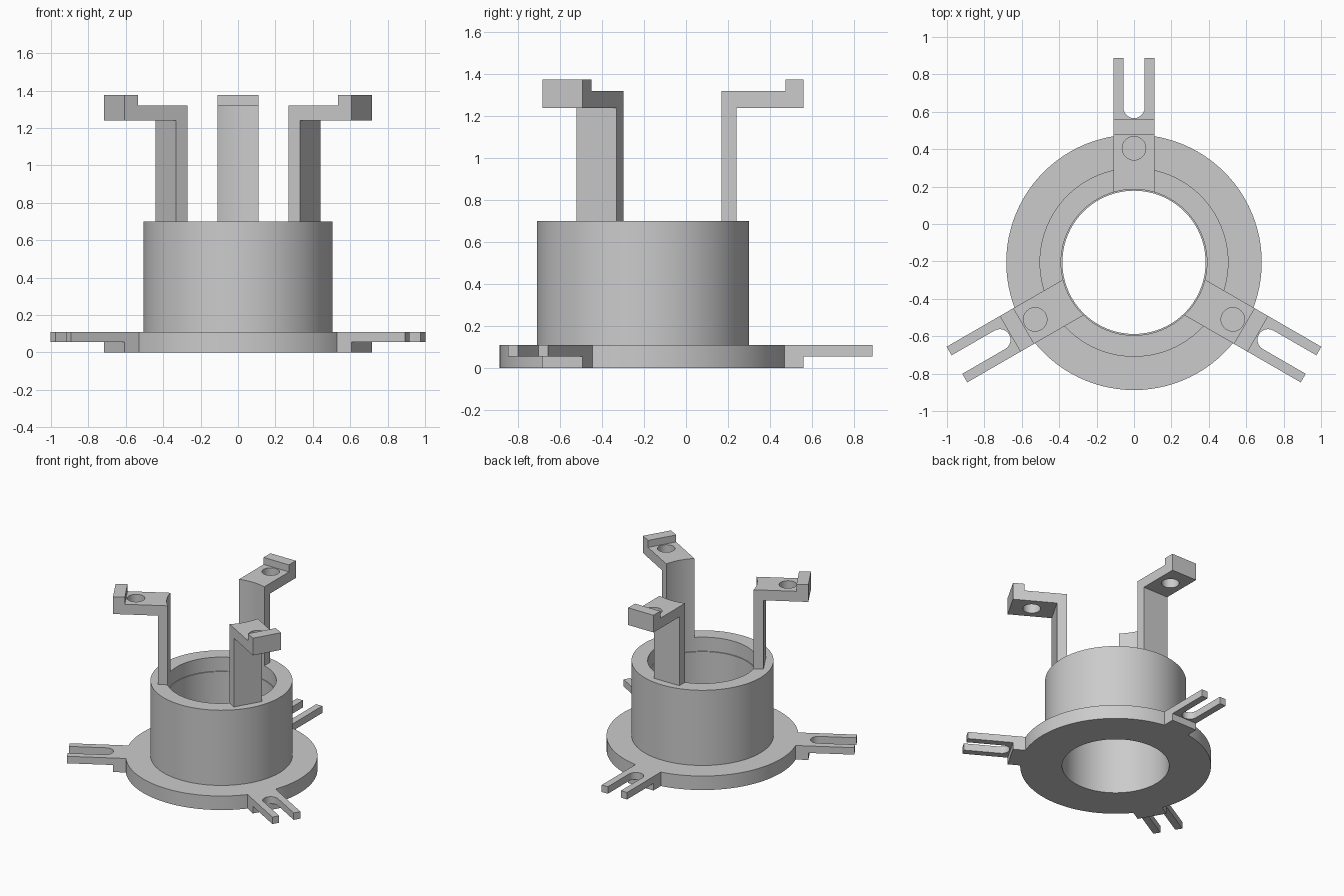
import bpy, bmesh
from math import cos, sin, pi, radians
from mathutils import Matrix

if "Cube" in bpy.data.objects:
    bpy.data.objects.remove(bpy.data.objects["Cube"])

CENTRE = Matrix.Translation((0, -0.205, 0))


def finish(name, bm):
    bmesh.ops.recalc_face_normals(bm, faces=bm.faces)
    me = bpy.data.meshes.new(name)
    bm.to_mesh(me)
    bm.free()
    ob = bpy.data.objects.new(name, me)
    bpy.context.collection.objects.link(ob)
    return ob


def prism(name, points, offset):
    """Extrude a closed 3D outline along an offset."""
    bm = bmesh.new()
    face = bm.faces.new([bm.verts.new(p) for p in points])
    res = bmesh.ops.extrude_face_region(bm, geom=[face], use_keep_orig=True)
    verts = [g for g in res["geom"] if isinstance(g, bmesh.types.BMVert)]
    bmesh.ops.translate(bm, verts=verts, vec=offset)
    return finish(name, bm)


def lathe(name, profile, n=96):
    bm = bmesh.new()
    rings = [[bm.verts.new((r * cos(2 * pi * i / n), r * sin(2 * pi * i / n), z))
              for r, z in profile] for i in range(n)]
    m = len(profile)
    for i in range(n):
        a, b = rings[i], rings[(i + 1) % n]
        for j in range(m):
            k = (j + 1) % m
            bm.faces.new((a[j], b[j], b[k], a[k]))
    return finish(name, bm)


def circle(r, cy, z, n):
    return [(r * cos(2 * pi * i / n), cy + r * sin(2 * pi * i / n), z) for i in range(n)]


def cut(ob, cutter):
    mod = ob.modifiers.new("cut", "BOOLEAN")
    mod.operation = "DIFFERENCE"
    mod.solver = "EXACT"
    mod.object = cutter
    bpy.context.view_layer.objects.active = ob
    bpy.ops.object.modifier_apply(modifier=mod.name)
    bpy.data.objects.remove(cutter)


def smooth(ob):
    bpy.ops.object.select_all(action="DESELECT")
    ob.select_set(True)
    bpy.context.view_layer.objects.active = ob
    bpy.ops.object.shade_smooth_by_angle(angle=radians(30))


def three_around(ob):
    """Place the part and two copies evenly around the ring."""
    smooth(ob)
    for i in range(3):
        o = ob if i == 0 else ob.copy()
        if i:
            bpy.context.collection.objects.link(o)
        o.matrix_world = CENTRE @ Matrix.Rotation(i * 2 * pi / 3, 4, "Z")


# Flanged sleeve with a shallow step inside the bore
sleeve = lathe("flanged_sleeve", [(.383, 0), (.683, 0), (.683, .11), (.505, .11),
                                  (.505, .70), (.39, .70), (.39, .59), (.383, .59)])
sleeve.matrix_world = CENTRE
smooth(sleeve)

# Upright arm with outward foot and raised tip
W = .11
side = [(.35, .66), (.445, .66), (.445, 1.24), (.765, 1.24),
        (.765, 1.375), (.68, 1.375), (.68, 1.32), (.35, 1.32)]
arm = prism("upright_arm", [(-W, r, z) for r, z in side], (2 * W, 0, 0))
cut(arm, prism("bore_cutter", circle(.39, 0, .5, 96), (0, 0, 1)))
cut(arm, prism("screw_cutter", circle(.063, .61, 1.1, 32), (0, 0, .4)))
three_around(arm)

# Fork base block on the flange rim
base = prism("fork_base", [(-W, .6, 0), (W, .6, 0), (W, .765, 0), (-W, .765, 0)],
             (0, 0, .11))
three_around(base)

# Two-pronged fork with a rounded slot
g = .057
slot = [(g * cos(t * pi / 12), .828 - g * sin(t * pi / 12), .055) for t in range(13)]
fork = prism("fork", [(-W, .74, .055), (W, .74, .055), (W, 1.093, .055), (g, 1.093, .055)]
             + slot + [(-g, 1.093, .055), (-W, 1.093, .055)], (0, 0, .055))
three_around(fork)
